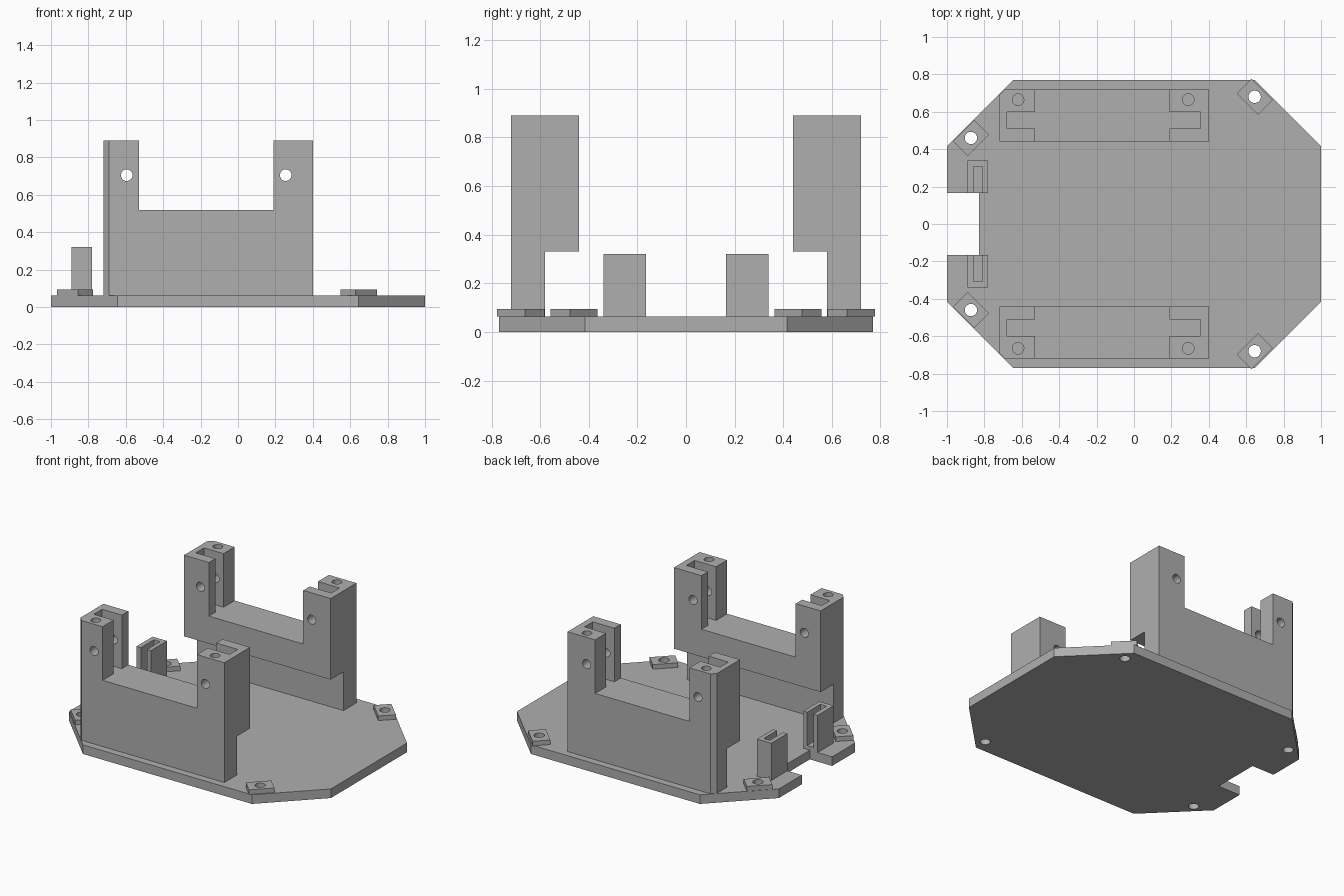
import bpy, bmesh, math
from mathutils import Matrix, Vector

cube = bpy.data.objects.get("Cube")
if cube:
    bpy.data.objects.remove(cube, do_unlink=True)

grey = bpy.data.materials.new("plastic_grey")
grey.use_nodes = True
COLOUR = (0.43, 0.43, 0.43, 1)
grey.diffuse_color = COLOUR
grey.node_tree.nodes["Principled BSDF"].inputs["Base Color"].default_value = COLOUR

PLATE_TOP = 0.063


def finish(name, bm):
    bmesh.ops.recalc_face_normals(bm, faces=bm.faces)
    mesh = bpy.data.meshes.new(name)
    bm.to_mesh(mesh)
    bm.free()
    mesh.materials.append(grey)
    obj = bpy.data.objects.new(name, mesh)
    bpy.context.collection.objects.link(obj)
    return obj


def prism(name, outline, low, high, axis="z"):
    """Extrude a flat outline along z (outline in x, y) or along x (outline in y, z)."""
    place = (lambda a, b, t: (a, b, t)) if axis == "z" else (lambda a, b, t: (t, a, b))
    bm = bmesh.new()
    face = bm.faces.new([bm.verts.new(place(a, b, low)) for a, b in outline])
    moved = bmesh.ops.extrude_face_region(bm, geom=[face])["geom"]
    shift = Vector(place(0, 0, high - low))
    bmesh.ops.translate(bm, vec=shift, verts=[v for v in moved if isinstance(v, bmesh.types.BMVert)])
    return finish(name, bm)


def box(name, x, y, z):
    return prism(name, [(x[0], y[0]), (x[1], y[0]), (x[1], y[1]), (x[0], y[1])], *z)


def drill(centre, radius, depth, along_y=False):
    bm = bmesh.new()
    turn = Matrix.Rotation(math.pi / 2, 4, "X") if along_y else Matrix()
    bmesh.ops.create_cone(bm, cap_ends=True, segments=32, radius1=radius, radius2=radius,
                          depth=depth, matrix=Matrix.Translation(centre) @ turn)
    return finish("drill_cutter", bm)


def cut(obj, *cutters):
    """Subtract each cutter, then discard it."""
    for cutter in cutters:
        mod = obj.modifiers.new("cut", "BOOLEAN")
        mod.operation, mod.solver, mod.object = "DIFFERENCE", "EXACT", cutter
        graph = bpy.context.evaluated_depsgraph_get()
        mesh = bpy.data.meshes.new_from_object(obj.evaluated_get(graph))
        obj.modifiers.clear()
        obj.data = mesh
        bpy.data.objects.remove(cutter, do_unlink=True)


def smooth_holes(obj):
    bpy.ops.object.select_all(action="DESELECT")
    obj.select_set(True)
    bpy.context.view_layer.objects.active = obj
    bpy.ops.object.shade_smooth_by_angle(angle=math.radians(30))


# Octagonal base plate with a cable notch in its right edge
quarter = [(1, 0.415), (0.645, 0.77)]
outline = (quarter + [(-x, y) for x, y in reversed(quarter)]
           + [(-x, -y) for x, y in quarter] + [(x, -y) for x, y in reversed(quarter)])
plate = prism("base_plate", outline, 0, PLATE_TOP)
cut(plate, box("notch_cutter", (-1.1, -0.83), (-0.165, 0.165), (-0.1, 0.2)))

for side, s in (("back", 1), ("front", -1)):
    # Cradle wall: stepped section, narrow at the foot and wide above
    section = [(0.58, PLATE_TOP), (0.72, PLATE_TOP), (0.72, 0.89),
               (0.44, 0.89), (0.44, 0.33), (0.58, 0.33)]
    wall = prism(side + "_cradle_wall", [(s * y, z) for y, z in section], -0.72, 0.40, "x")

    # Central gap and the slots in both uprights share one cross-shaped cutter
    gap = [(-0.53, 0.4), (0.19, 0.4), (0.19, 0.51), (0.355, 0.51), (0.355, 0.60), (0.19, 0.60),
           (0.19, 0.8), (-0.53, 0.8), (-0.53, 0.60), (-0.68, 0.60), (-0.68, 0.51), (-0.53, 0.51)]
    corner = [(-0.69, 0.72), (-0.69, 0.75), (-0.75, 0.75), (-0.75, 0.69), (-0.72, 0.69)]
    cut(wall,
        prism("gap_cutter", [(x, s * y) for x, y in gap], 0.52, 1),
        prism("corner_cutter", [(x, s * y) for x, y in corner], 0, 1))
    for pin_x, screw_x in ((-0.595, -0.62), (0.255, 0.29)):
        cut(wall,
            drill((pin_x, s * 0.58, 0.705), 0.031, 0.5, along_y=True),
            drill((screw_x, s * 0.665, 0.89), 0.031, 0.24))
    smooth_holes(wall)

    # Slotted post beside the notch, open towards the middle
    post = box(side + "_slotted_post", (-0.89, -0.78), sorted((s * 0.165, s * 0.34)), (PLATE_TOP, 0.32))
    cut(post, box("slot_cutter", (-0.857, -0.81), sorted((s * 0.1, s * 0.308)), (0.09, 0.4)))

    # Mounting pads on the bevelled corners, drilled through the plate
    for end, x, y, lean in (("left", 0.645, 0.68, -1), ("right", -0.872, 0.46, 1)):
        turn = Matrix.Rotation(s * lean * math.pi / 4, 2)
        rect = [(-0.081, -0.056), (0.081, -0.056), (0.081, 0.056), (-0.081, 0.056)]
        corners = [turn @ Vector(p) + Vector((x, s * y)) for p in rect]
        pad = prism(f"{side}_{end}_mounting_pad", corners, PLATE_TOP, 0.095)
        for part in (pad, plate):
            cut(part, drill((x, s * y, 0.05), 0.033, 0.3))
        smooth_holes(pad)

smooth_holes(plate)
